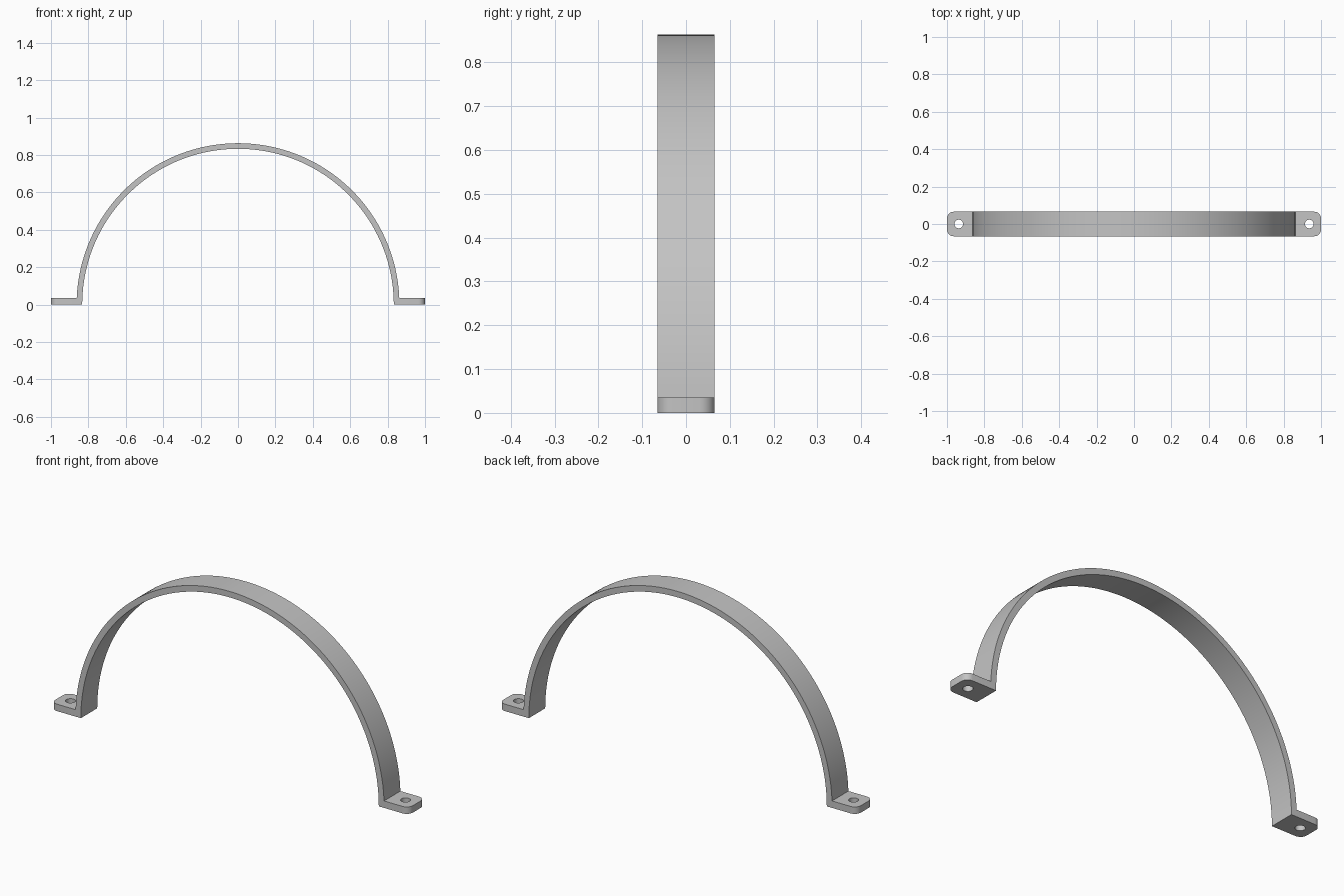
import bpy, bmesh
from math import sin, cos, asin, pi, radians

if "Cube" in bpy.data.objects:
    bpy.data.objects.remove(bpy.data.objects["Cube"])

OUTER, INNER = 0.863, 0.833      # arch radii
HALF_WIDTH = 0.0655              # half the strap width
TAB = 0.035                      # tab thickness
CORNER = 0.035                   # tab corner radius
HOLE_X, HOLE_R = 0.937, 0.023
STEPS = 96

metal = bpy.data.materials.new("grey metal")
metal.use_nodes = True
grey = (0.55, 0.55, 0.55, 1)
metal.diffuse_color = grey
metal.node_tree.nodes["Principled BSDF"].inputs["Base Color"].default_value = grey


def arc(radius, start):
    """Points of an arch from the left foot over to the right foot."""
    angles = [start + (pi - 2 * start) * i / STEPS for i in range(STEPS + 1)]
    return [(radius * cos(a), radius * sin(a)) for a in angles]


# Paired inner and outer outlines, running tab - arch - tab
lower = [(1, 0)] + arc(INNER, 0) + [(-1, 0)]
upper = [(1, TAB)] + arc(OUTER, asin(TAB / OUTER)) + [(-1, TAB)]

# Strap: a band of quads in the front plane, extruded to the back
bm = bmesh.new()
low = [bm.verts.new((x, -HALF_WIDTH, z)) for x, z in lower]
top = [bm.verts.new((x, -HALF_WIDTH, z)) for x, z in upper]
for i in range(len(low) - 1):
    bm.faces.new((low[i], low[i + 1], top[i + 1], top[i]))
back = bmesh.ops.extrude_face_region(bm, geom=bm.faces[:])["geom"]
bmesh.ops.translate(bm, vec=(0, 2 * HALF_WIDTH, 0),
                    verts=[g for g in back if isinstance(g, bmesh.types.BMVert)])

# Rounded outer corners of the tabs
corners = [e for e in bm.edges
           if all(abs(v.co.x) > 0.99 for v in e.verts)
           and abs(e.verts[0].co.z - e.verts[1].co.z) > 0.01]
bmesh.ops.bevel(bm, geom=corners, offset=CORNER, segments=8, profile=0.5,
                affect='EDGES')
bmesh.ops.recalc_face_normals(bm, faces=bm.faces[:])

mesh = bpy.data.meshes.new("strap_clamp")
bm.to_mesh(mesh)
bm.free()
mesh.materials.append(metal)
strap = bpy.data.objects.new("strap_clamp", mesh)
bpy.context.collection.objects.link(strap)

# Screw holes through both tabs
for side in (1, -1):
    bpy.ops.mesh.primitive_cylinder_add(vertices=32, radius=HOLE_R, depth=0.2,
                                        location=(side * HOLE_X, 0, 0))
    cutter = bpy.context.object
    cutter.name = "hole_cutter"
    cutter.hide_render = True
    cutter.data.materials.append(metal)
    cut = strap.modifiers.new("screw_hole", 'BOOLEAN')
    cut.operation = 'DIFFERENCE'
    cut.solver = 'EXACT'
    cut.object = cutter
    bpy.context.view_layer.objects.active = strap
    bpy.ops.object.modifier_apply(modifier=cut.name)
    bpy.data.objects.remove(cutter)

bpy.ops.object.select_all(action='DESELECT')
strap.select_set(True)
bpy.context.view_layer.objects.active = strap
bpy.ops.object.shade_smooth_by_angle(angle=radians(30))
